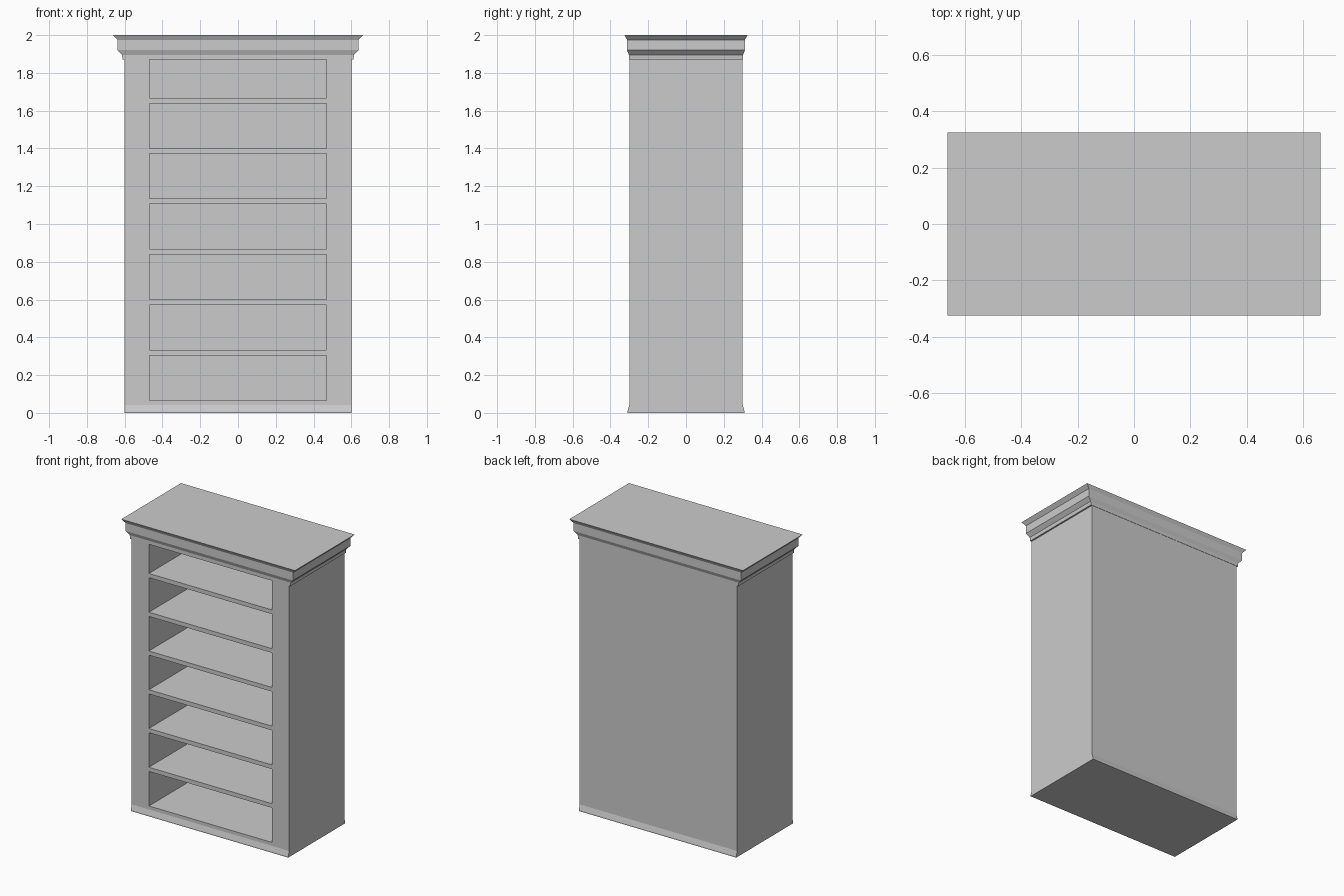
import bpy, bmesh

if "Cube" in bpy.data.objects:
    bpy.data.objects.remove(bpy.data.objects["Cube"])

W, D = 0.60, 0.30          # half width and half depth of the body
OPEN_X, BACK_Y = 0.469, 0.28
BASE_Z, CROWN_Z = 0.042, 1.87


def finish(name, bm):
    bmesh.ops.remove_doubles(bm, verts=bm.verts, dist=1e-5)
    mesh = bpy.data.meshes.new(name)
    bm.to_mesh(mesh)
    bm.free()
    bpy.context.collection.objects.link(bpy.data.objects.new(name, mesh))


def quad(bm, *pts):
    bm.faces.new([bm.verts.new(p) for p in pts])


def moulding(name, profile, cap_bottom=False, cap_top=False):
    """Stack of rectangles (half x, half y, z) joined into a moulding."""
    bm = bmesh.new()
    rings = [[bm.verts.new((sx * x, sy * y, z))
              for sx, sy in ((-1, -1), (1, -1), (1, 1), (-1, 1))]
             for x, y, z in profile]
    for a, b in zip(rings, rings[1:]):
        for i in range(4):
            j = (i + 1) % 4
            bm.faces.new((a[i], a[j], b[j], b[i]))
    if cap_bottom:
        bm.faces.new(rings[0][::-1])
    if cap_top:
        bm.faces.new(rings[-1])
    finish(name, bm)


# Plinth flaring to the front and back
moulding("plinth", [(W, 0.31, 0), (W, 0.31, 0.008), (W, D, BASE_Z)], cap_bottom=True)

# Stepped crown
moulding("crown", [(W, D, CROWN_Z), (0.611, 0.302, CROWN_Z), (0.614, 0.302, 1.895),
                   (0.638, 0.312, 1.92), (0.638, 0.312, 1.975), (0.662, 0.325, 2.0)],
         cap_top=True)

# Carcass: outer walls, then a front grid whose openings are recessed compartments
bm = bmesh.new()
quad(bm, (W, -D, BASE_Z), (W, D, BASE_Z), (W, D, CROWN_Z), (W, -D, CROWN_Z))
quad(bm, (-W, D, BASE_Z), (-W, -D, BASE_Z), (-W, -D, CROWN_Z), (-W, D, CROWN_Z))
quad(bm, (W, D, BASE_Z), (-W, D, BASE_Z), (-W, D, CROWN_Z), (W, D, CROWN_Z))

zs = [BASE_Z]
for i in range(7):
    low = 0.066 + 0.267 * i
    zs += [low, min(low + 0.238, CROWN_Z)]
xs = [-W, -OPEN_X, OPEN_X, W]
for row, (z0, z1) in enumerate(zip(zs, zs[1:])):
    for col, (x0, x1) in enumerate(zip(xs, xs[1:])):
        if col == 1 and row % 2:
            f, b = -D, BACK_Y
            quad(bm, (x0, f, z0), (x1, f, z0), (x1, b, z0), (x0, b, z0))  # shelf top
            quad(bm, (x0, b, z1), (x1, b, z1), (x1, f, z1), (x0, f, z1))  # ceiling
            quad(bm, (x0, f, z0), (x0, b, z0), (x0, b, z1), (x0, f, z1))  # left wall
            quad(bm, (x1, b, z0), (x1, f, z0), (x1, f, z1), (x1, b, z1))  # right wall
            quad(bm, (x0, b, z0), (x1, b, z0), (x1, b, z1), (x0, b, z1))  # back panel
        else:
            quad(bm, (x0, -D, z0), (x1, -D, z0), (x1, -D, z1), (x0, -D, z1))
finish("bookcase_carcass", bm)
